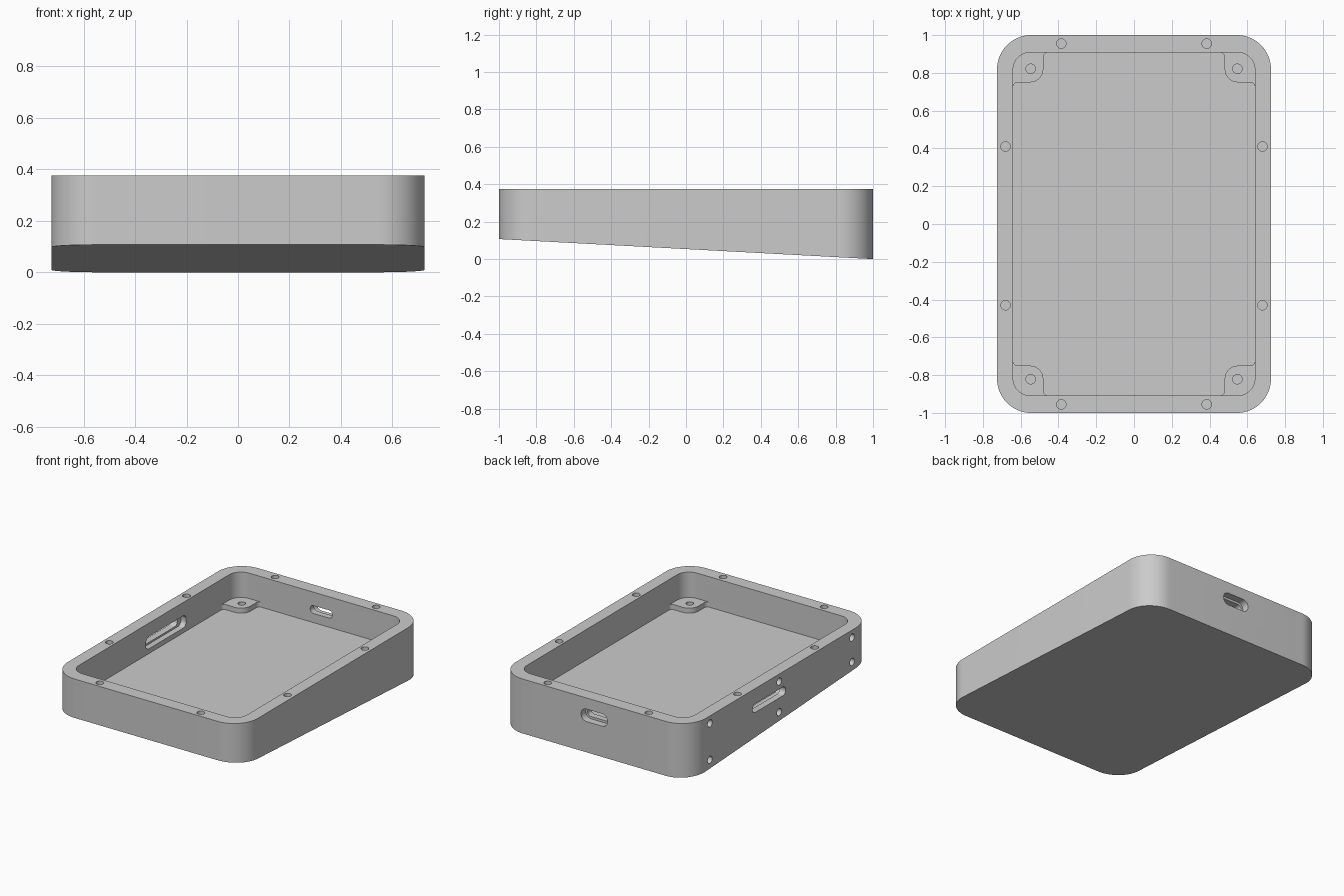
import bpy
import bmesh
from math import pi, radians, tan, acos
from mathutils import Vector

if "Cube" in bpy.data.objects:
    bpy.data.objects.remove(bpy.data.objects["Cube"])

TOP, FLOOR, POST_TOP = 0.375, 0.165, 0.2
HALF_X, HALF_Y = 0.725, 1.0
IN_X, IN_Y = 0.64, 0.908


def underside(y):
    """Height of the sloping underside."""
    return 0.0535 * (1 - y)


def rounded(corners, steps=12):
    """Round every (x, y, radius) corner of a polygon."""
    out = []
    count = len(corners)
    for i, (x, y, r) in enumerate(corners):
        p = Vector((x, y))
        a = (Vector(corners[i - 1][:2]) - p).normalized()
        b = (Vector(corners[(i + 1) % count][:2]) - p).normalized()
        half = acos(max(-1, min(1, a.dot(b)))) / 2
        reach = r / tan(half)
        centre = p + (a + b).normalized() * (reach ** 2 + r ** 2) ** 0.5
        start, end = p + a * reach - centre, p + b * reach - centre
        sweep = start.angle_signed(end)
        for k in range(steps + 1):
            # Spherical interpolation between both tangent points
            t, w = k / steps, abs(sweep)
            q = (start * sin_ratio(1 - t, w) + end * sin_ratio(t, w))
            out.append(centre + q)
    return out


def sin_ratio(t, w):
    from math import sin
    return sin(t * w) / sin(w)


def rectangle(cx, cy, hx, hy, r, steps=12):
    return rounded([(cx + sx * hx, cy + sy * hy, r)
                    for sx, sy in ((1, 1), (-1, 1), (-1, -1), (1, -1))], steps)


def circle(cx, cy, r=0.025, sides=24):
    from math import cos, sin
    return [Vector((cx + r * cos(2 * pi * k / sides), cy + r * sin(2 * pi * k / sides)))
            for k in range(sides)]


def prism(name, profile, low, high, axis="z"):
    """Extrude a flat profile along one axis."""
    place = {"x": lambda u, v, w: (w, u, v),
             "y": lambda u, v, w: (u, w, v),
             "z": lambda u, v, w: (u, v, w)}[axis]
    bm = bmesh.new()
    rings = [[bm.verts.new(place(u, v, w)) for u, v in profile] for w in (low, high)]
    bm.faces.new(rings[0])
    bm.faces.new(rings[1])
    for i in range(len(profile)):
        bm.faces.new((rings[0][i - 1], rings[0][i], rings[1][i], rings[1][i - 1]))
    bmesh.ops.recalc_face_normals(bm, faces=bm.faces)
    mesh = bpy.data.meshes.new(name)
    bm.to_mesh(mesh)
    bm.free()
    obj = bpy.data.objects.new(name, mesh)
    bpy.context.collection.objects.link(obj)
    return obj


# Outer body with sloping underside
case = prism("case_shell", rectangle(0, 0, HALF_X, HALF_Y, 0.18, 16), 0, TOP)
for v in case.data.vertices:
    if v.co.z < 0.01:
        v.co.z = underside(v.co.y)

grey = bpy.data.materials.new("light_grey")
grey.use_nodes = True
colour = (0.6, 0.6, 0.6, 1)
grey.diffuse_color = colour
grey.node_tree.nodes["Principled BSDF"].inputs["Base Color"].default_value = colour
case.data.materials.append(grey)

cutters = []


def cut(*args):
    cutters.append(prism("cutter", *args))


# Main cavity, then the lower floor notched around four corner posts
cut(rectangle(0, 0, IN_X, IN_Y, 0.09), POST_TOP, TOP + 0.1)
notch = [(IN_X, 0.75, 0.025), (0.48, 0.75, 0.07), (0.48, IN_Y, 0.025)]
outline = []
for sx, sy in ((1, 1), (-1, 1), (-1, -1), (1, -1)):
    part = [(sx * x, sy * y, r) for x, y, r in notch]
    outline += part if sx * sy > 0 else part[::-1]
cut(rounded(outline, 8), FLOOR, POST_TOP + 0.05)

# Screw holes in the rim and the posts
for sx in (-1, 1):
    for sy in (-1, 1):
        cut(circle(sx * 0.385, sy * 0.955), TOP - 0.1, TOP + 0.1)
        cut(circle(sx * 0.547, sy * 0.822), 0.13, POST_TOP + 0.05)
    for y in (-0.43, 0.41):
        cut(circle(sx * 0.68, y), TOP - 0.1, TOP + 0.1)

# Mounting holes on the right side, in pairs along rim and underside
for y in (-0.774, 0.02, 0.774):
    for z in (0.323, underside(y) + 0.06):
        cut(circle(y, z), -0.8, -0.675, "x")

# Switch slot with a wider pocket inside
cut(rectangle(0.13, 0.24, 0.18, 0.03, 0.028, 6), -0.8, -0.6, "x")
cut(rectangle(0.13, 0.24, 0.22, 0.042, 0.035, 6), -0.68, -0.6, "x")

# Cable port in the back wall with a recess outside
cut(rectangle(0, 0.255, 0.085, 0.027, 0.025, 6), 0.85, 1.1, "y")
cut(rectangle(0, 0.255, 0.1, 0.043, 0.04, 6), 0.95, 1.1, "y")

bpy.ops.object.select_all(action="DESELECT")
bpy.context.view_layer.objects.active = case
case.select_set(True)
for cutter in cutters:
    mod = case.modifiers.new("cut", "BOOLEAN")
    mod.operation = "DIFFERENCE"
    mod.solver = "EXACT"
    mod.object = cutter
    bpy.ops.object.modifier_apply(modifier=mod.name)
    bpy.data.objects.remove(cutter)

bpy.ops.object.shade_smooth_by_angle(angle=radians(30))
